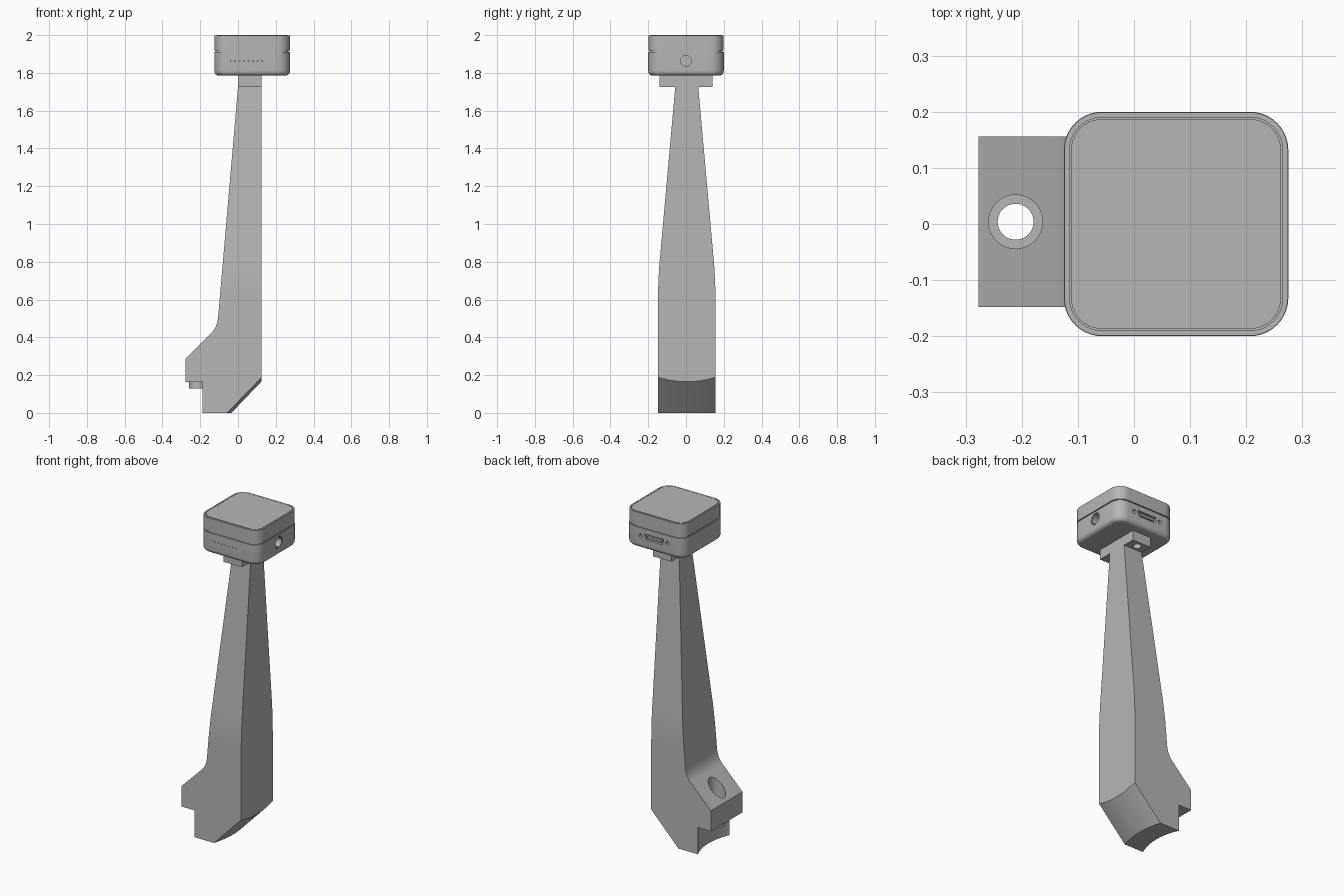
import bpy, bmesh, math
from mathutils import Vector, Matrix

cube = bpy.data.objects.get("Cube")
if cube:
    bpy.data.objects.remove(cube, do_unlink=True)

grey = bpy.data.materials.new("light grey")
grey.use_nodes = True
COL = (0.47, 0.47, 0.47, 1)
grey.diffuse_color = COL
grey.node_tree.nodes["Principled BSDF"].inputs["Base Color"].default_value = COL

YC = 0.004        # arm centre line in y
HX = 0.075        # head centre in x


def add(name, bm):
    bmesh.ops.recalc_face_normals(bm, faces=bm.faces)
    me = bpy.data.meshes.new(name)
    bm.to_mesh(me)
    bm.free()
    ob = bpy.data.objects.new(name, me)
    bpy.context.collection.objects.link(ob)
    me.materials.append(grey)
    return ob


def loft(name, rings):
    """Skin a list of equal-length point rings and cap both ends."""
    bm = bmesh.new()
    vs = [[bm.verts.new(p) for p in r] for r in rings]
    n = len(vs[0])
    for a, b in zip(vs, vs[1:]):
        for i in range(n):
            j = (i + 1) % n
            bm.faces.new((a[i], a[j], b[j], b[i]))
    bm.faces.new(vs[0][::-1])
    bm.faces.new(vs[-1])
    return add(name, bm)


def prism(name, pts, offset):
    pts = [Vector(p) for p in pts]
    return loft(name, [pts, [p + Vector(offset) for p in pts]])


def box(name, lo, hi):
    (x, y, z), (X, Y, Z) = lo, hi
    return prism(name, [(x, y, z), (X, y, z), (X, Y, z), (x, Y, z)], (0, 0, Z - z))


def rod(name, start, offset, r, n=40):
    """Cylinder from a start point along an offset."""
    off = Vector(offset)
    rot = off.to_track_quat('Z', 'Y').to_matrix()
    ring = [Vector(start) + rot @ Vector((r * math.cos(t), r * math.sin(t), 0))
            for t in (math.tau * i / n for i in range(n))]
    return prism(name, ring, offset)


def boolean(ob, tool, op='DIFFERENCE'):
    m = ob.modifiers.new("cut", 'BOOLEAN')
    m.operation, m.object, m.solver = op, tool, 'EXACT'
    bpy.context.view_layer.objects.active = ob
    bpy.ops.object.modifier_apply(modifier=m.name)
    bpy.data.objects.remove(tool, do_unlink=True)


def bend(a, b, c, n=8):
    """Smooth corner between three 2D points."""
    a, b, c = Vector(a), Vector(b), Vector(c)
    return [tuple(a * (1 - t) ** 2 + b * 2 * t * (1 - t) + c * t * t)
            for t in (i / n for i in range(n + 1))]


def smooth(ob, deg=28):
    bpy.ops.object.select_all(action='DESELECT')
    ob.select_set(True)
    bpy.context.view_layer.objects.active = ob
    bpy.ops.object.shade_smooth_by_angle(angle=math.radians(deg))


# Arm: side profile crossed with a tapering front profile
side = [(0.125, 1.725), (0.125, 0.167), (-0.035, 0), (-0.19, 0), (-0.19, 0.163),
        (-0.277, 0.163), (-0.277, 0.288)]
side += bend((-0.14, 0.425), (-0.11, 0.455), (-0.105, 0.51)) + [(0, 1.725)]
arm = prism("arm", [(x, -0.3, z) for x, z in side], (0, 0.6, 0))
half = [(0.152, -0.1)] + bend((0.152, 0.6), (0.152, 0.72), (0.14, 0.84)) + [(0.061, 1.725), (0.061, 1.8)]
outline = half + [(-y, z) for y, z in reversed(half)]
boolean(arm, prism("taper", [(-0.5, y + YC, z) for y, z in outline], (1, 0, 0)), 'INTERSECT')

# Bulged foot chamfer and the hollow under the ledge
ys = [-0.2 + 0.4 * i / 32 for i in range(33)]
bulge = [(-0.132 - 1.0 * y * y, y + YC, -0.1) for y in ys]
boolean(arm, prism("chamfer", bulge + [(0.9, 0.21, -0.1), (0.9, -0.2, -0.1)], (0.388, 0, 0.4)))
hollow = [(-0.155 - 1.45 * y * y, y + YC, -0.1) for y in ys]
boolean(arm, prism("hollow", hollow + [(-0.4, 0.21, -0.1), (-0.4, -0.2, -0.1)], (0, 0, 0.263)))

# Stepped screw hole in the ledge, with a tube below it
boolean(arm, rod("counterbore", (-0.211, YC, 0.19), (0, 0, 0.4), 0.048))
boolean(arm, rod("bolt_hole", (-0.211, YC, 0.1), (0, 0, 0.4), 0.032))
tube = rod("ledge_tube", (-0.211, YC, 0.13), (0, 0, 0.06), 0.048)
boolean(tube, rod("bore", (-0.211, YC, 0.1), (0, 0, 0.2), 0.032))

# Mounting flange with a screw hole in each wing
flange = box("mounting_flange", (0, -0.14, 1.725), (0.125, 0.14, 1.787))
for s in (-1, 1):
    boolean(flange, rod("screw_hole", (0.0625, s * 0.1, 1.7), (0, 0, 0.07), 0.023))


# Head: rounded square case with a seam and a recessed line round the lid
def rounded_square(inset, z, h=0.2, r=0.068, n=10):
    ring = []
    for q, (sx, sy) in enumerate([(1, 1), (-1, 1), (-1, -1), (1, -1)]):
        for i in range(n + 1):
            t = math.pi / 2 * (q + i / n)
            ring.append((HX + sx * (h - r) + (r - inset) * math.cos(t),
                         sy * (h - r) + (r - inset) * math.sin(t), z))
    return ring


R = 0.025
case = [(R - R * math.sin(t), 1.785 + R - R * math.cos(t))
        for t in (math.pi / 2 * i / 6 for i in range(7))]
case += [(0, 1.911), (0.007, 1.911), (0.007, 1.918), (0.001, 1.918), (0.001, 1.999),
         (0.01, 1.999), (0.01, 1.992), (0.013, 1.992), (0.013, 2.0)]
head = loft("head_case", [rounded_square(i, z) for i, z in case])

# Round socket on the side
boolean(head, rod("socket_step", (HX + 0.193, 0, 1.863), (0.1, 0, 0), 0.036))
boolean(head, rod("socket_hole", (HX + 0.13, 0, 1.863), (0.2, 0, 0), 0.028))
ring = rod("socket_ring", (HX + 0.15, 0, 1.863), (0.048, 0, 0), 0.033)
boolean(ring, rod("bore", (HX + 0.1, 0, 1.863), (0.2, 0, 0), 0.028))

# Connector on the back: slot, tongue and two screw holes
slot = [(HX + dx, 0.185, 1.863 + dz) for dx, dz in
        ((-0.065, 0.017), (0.065, 0.017), (0.055, -0.017), (-0.055, -0.017))]
boolean(head, prism("slot", slot, (0, 0.1, 0)))
tongue = box("connector_tongue", (HX - 0.048, 0.18, 1.856), (HX + 0.048, 0.197, 1.870))
for s in (-1, 1):
    boolean(head, rod("fixing", (HX + s * 0.09, 0.185, 1.863), (0, 0.1, 0), 0.012, 20))

# Row of pin holes on the front
for i in range(8):
    boolean(head, rod("pin_hole", (-0.04 + i * 0.024, -0.192, 1.863), (0, -0.1, 0), 0.003, 10))

for ob in (arm, tube, flange, head, ring):
    smooth(ob)
